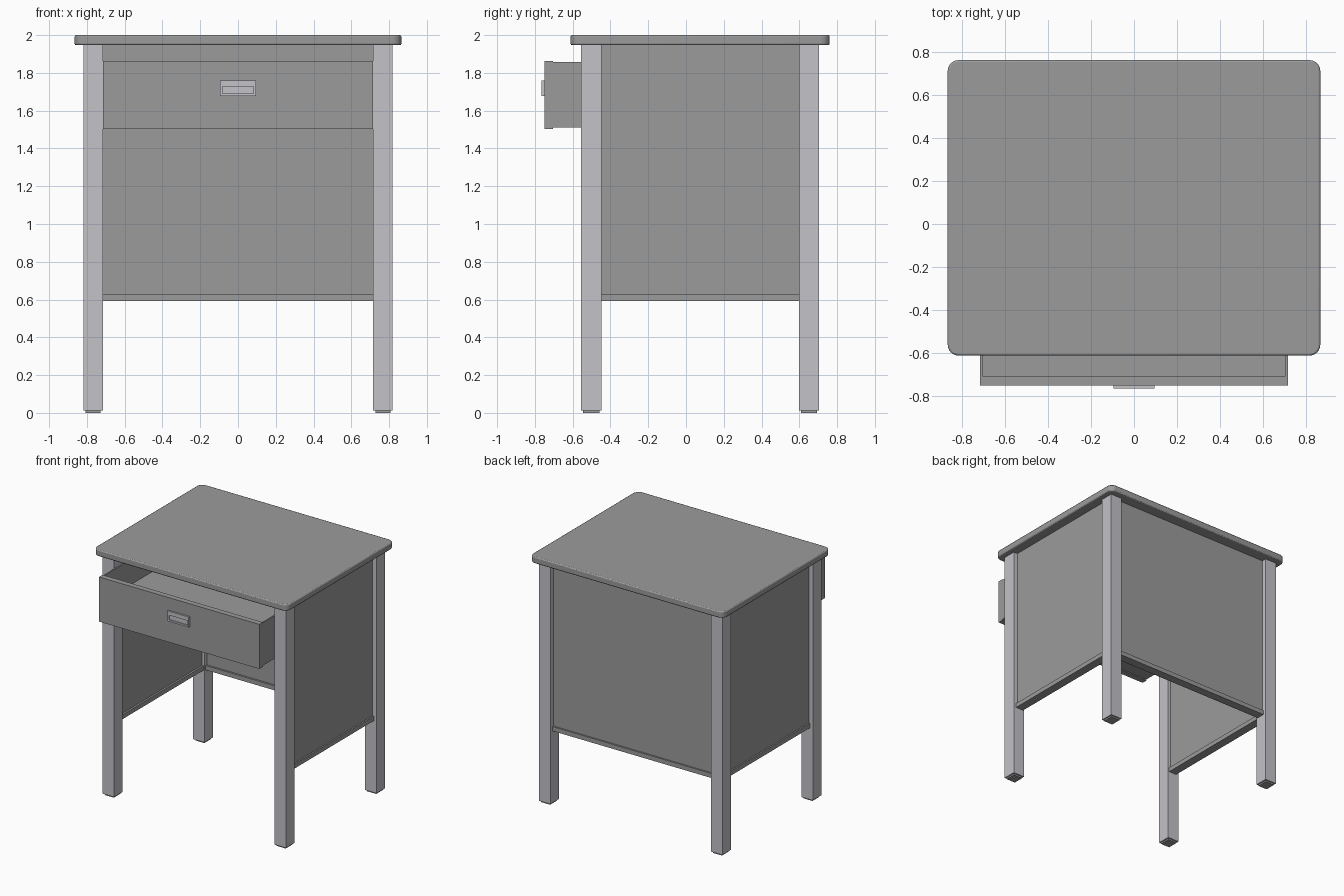
import bpy, bmesh

if "Cube" in bpy.data.objects:
    bpy.data.objects.remove(bpy.data.objects["Cube"])


def paint(name, rgb):
    mat = bpy.data.materials.new(name)
    mat.diffuse_color = (*rgb, 1.0)
    mat.use_nodes = True
    mat.node_tree.nodes["Principled BSDF"].inputs["Base Color"].default_value = mat.diffuse_color
    return mat


DARK = paint("dark_grey", (0.33, 0.33, 0.33))
METAL = paint("light_metal", (0.55, 0.54, 0.58))


def box(name, x0, x1, y0, y1, z0, z1, mat=DARK):
    """Axis-aligned box from its extents."""
    bm = bmesh.new()
    bmesh.ops.create_cube(bm, size=1)
    for v in bm.verts:
        v.co = ((x0 + x1) / 2 + v.co.x * (x1 - x0),
                (y0 + y1) / 2 + v.co.y * (y1 - y0),
                (z0 + z1) / 2 + v.co.z * (z1 - z0))
    return finish(name, bm, mat)


def finish(name, bm, mat):
    bmesh.ops.recalc_face_normals(bm, faces=bm.faces)
    me = bpy.data.meshes.new(name)
    bm.to_mesh(me)
    bm.free()
    me.materials.append(mat)
    ob = bpy.data.objects.new(name, me)
    bpy.context.collection.objects.link(ob)
    return ob


# Table top: rounded corners, then softened rims
bm = bmesh.new()
bmesh.ops.create_cube(bm, size=1)
for v in bm.verts:
    v.co = (v.co.x * 1.73, 0.075 + v.co.y * 1.372, 1.9735 + v.co.z * 0.053)
uprights = [e for e in bm.edges if abs(e.verts[0].co.z - e.verts[1].co.z) > 0.01]
bmesh.ops.bevel(bm, geom=uprights, offset=0.05, segments=6, profile=0.5,
                affect='EDGES')
top = finish("table_top", bm, DARK)
rim = top.modifiers.new("rim", 'BEVEL')
rim.width, rim.segments = 0.008, 2
rim.limit_method, rim.angle_limit = 'ANGLE', 0.7
bpy.context.view_layer.objects.active = top
top.select_set(True)
bpy.ops.object.shade_smooth_by_angle(angle=0.6)
top.select_set(False)

# Legs with small foot pads
for side, x in (("left", -0.767), ("right", 0.767)):
    for end, y in (("front", -0.502), ("back", 0.651)):
        box(f"{end}_{side}_leg", x - 0.051, x + 0.051, y - 0.054, y + 0.054,
            0.012, 1.948, METAL)
        box(f"{end}_{side}_foot", x - 0.04, x + 0.04, y - 0.043, y + 0.043,
            0.0, 0.012)

# Side panels and their bottom rails
for side, s in (("left", -1), ("right", 1)):
    box(f"{side}_panel", *sorted((s * 0.74, s * 0.783)),
        -0.45, 0.6, 0.628, 1.948)
    box(f"{side}_bottom_rail", *sorted((s * 0.725, s * 0.795)),
        -0.45, 0.6, 0.592, 0.628)

# Back panel and rail
box("back_panel", -0.717, 0.717, 0.625, 0.667, 0.628, 1.948)
box("back_bottom_rail", -0.717, 0.717, 0.61, 0.679, 0.592, 0.628)

# Open drawer
box("drawer_front", -0.715, 0.715, -0.75, -0.705, 1.502, 1.862)
for side, s in (("left", -1), ("right", 1)):
    box(f"drawer_{side}_wall", *sorted((s * 0.703, s * 0.714)),
        -0.705, 0.45, 1.511, 1.857)
box("drawer_back", -0.703, 0.703, 0.438, 0.45, 1.511, 1.857)
box("drawer_floor", -0.703, 0.703, -0.705, 0.438, 1.511, 1.655)

# Recessed drawer pull: four-bar frame over a thin back plate
y0, y1 = -0.764, -0.75
box("pull_plate", -0.083, 0.083, -0.754, y1, 1.69, 1.728, METAL)
box("pull_hood", -0.095, 0.095, y0, y1, 1.728, 1.76, METAL)
box("pull_lower_lip", -0.095, 0.095, y0, y1, 1.677, 1.69, METAL)
for side, s in (("left", -1), ("right", 1)):
    box(f"pull_{side}_cheek", *sorted((s * 0.083, s * 0.095)), y0, y1,
        1.69, 1.728, METAL)
